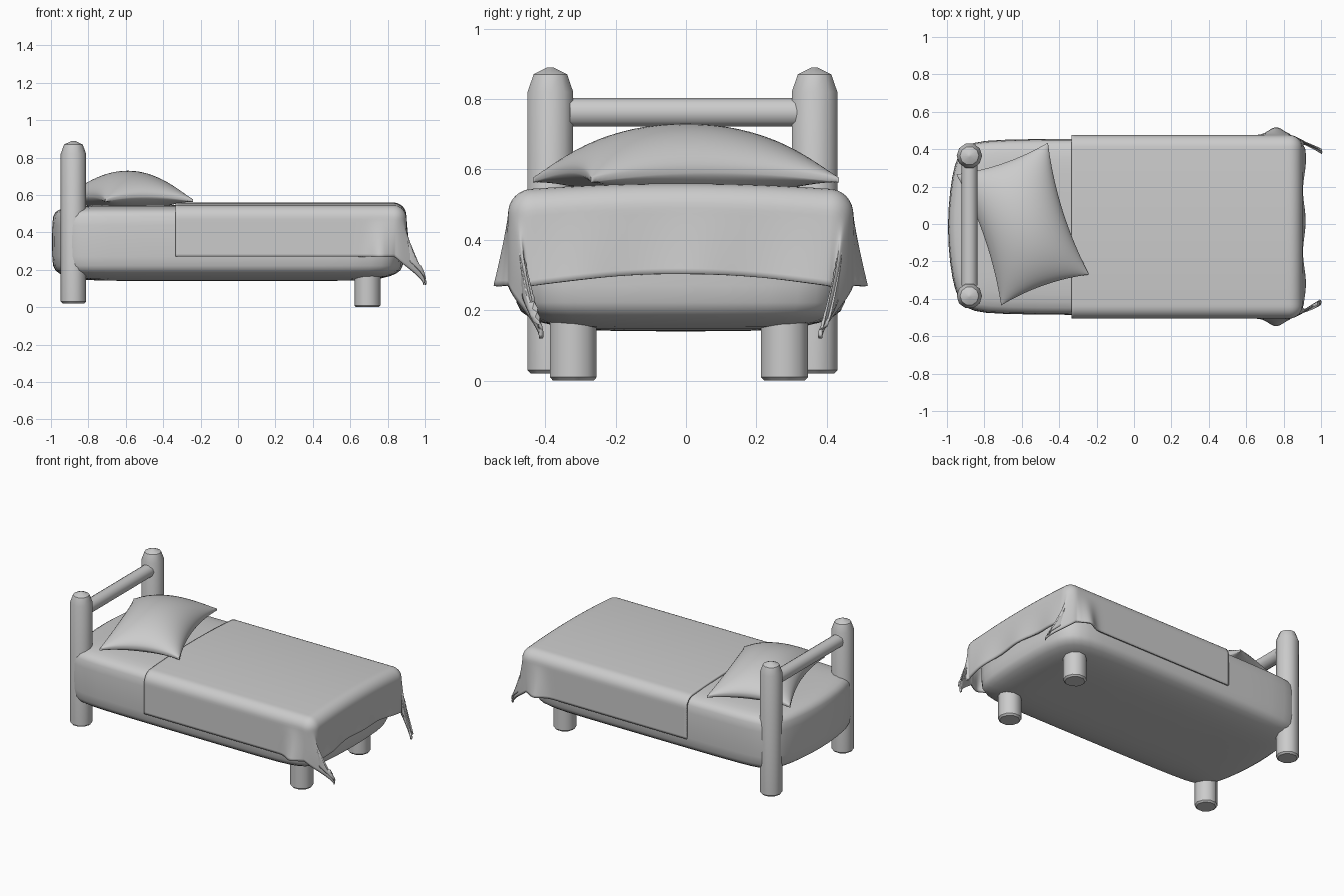
import bpy, bmesh
from math import sin, cos, pi, exp, hypot, atan2, radians
from mathutils import Matrix, Vector

if "Cube" in bpy.data.objects:
    bpy.data.objects.remove(bpy.data.objects["Cube"])

YC = -0.015  # centre line of the bed


def finish(name, bm, angle=60):
    bmesh.ops.recalc_face_normals(bm, faces=bm.faces)
    me = bpy.data.meshes.new(name)
    bm.to_mesh(me)
    bm.free()
    ob = bpy.data.objects.new(name, me)
    bpy.context.collection.objects.link(ob)
    bpy.ops.object.select_all(action='DESELECT')
    ob.select_set(True)
    bpy.context.view_layer.objects.active = ob
    bpy.ops.object.shade_smooth_by_angle(angle=radians(angle))
    return ob


def loft(bm, rings):
    """Skin closed rings of points and cap both ends."""
    vs = [[bm.verts.new(p) for p in r] for r in rings]
    n = len(vs[0])
    for a, b in zip(vs, vs[1:]):
        for i in range(n):
            j = (i + 1) % n
            bm.faces.new((a[i], a[j], b[j], b[i]))
    bm.faces.new(vs[0][::-1])
    bm.faces.new(vs[-1])


def lathe(name, profile, matrix, sides=10):
    bm = bmesh.new()
    loft(bm, [[(r * cos(2 * pi * i / sides), r * sin(2 * pi * i / sides), z)
               for i in range(sides)] for r, z in profile])
    bmesh.ops.transform(bm, matrix=matrix, verts=bm.verts)
    return finish(name, bm, 40)


def grid_surface(bm, nu, nv, func):
    vs = [[bm.verts.new(func(i / nu, j / nv)) for j in range(nv + 1)] for i in range(nu + 1)]
    for i in range(nu):
        for j in range(nv):
            bm.faces.new((vs[i][j], vs[i + 1][j], vs[i + 1][j + 1], vs[i][j + 1]))


# Head posts, foot legs and head rail
post = [(.058, .02), (.068, .03), (.068, .82), (.05, .87), (.008, .89)]
leg = [(.06, 0), (.07, .01), (.07, .22)]
for side, sgn in (("front", -1), ("back", 1)):
    lathe(f"{side}_head_post", post, Matrix.Translation((-.88, -.01 + sgn * .375, 0)))
    lathe(f"{side}_foot_leg", leg, Matrix.Translation((.692, -.02 + sgn * .3, 0)))
lathe("head_rail", [(.043, -.33), (.043, .315)],
      Matrix.Translation((-.88, 0, .762)) @ Matrix.Rotation(-pi / 2, 4, 'X'))

# Mattress: rounded plan outline lofted through inset levels
half = [(-1, 0), (-.985, .2), (-.96, .34), (-.92, .42), (-.86, .453), (-.74, .468), (-.3, .472),
        (.3, .472), (.66, .472), (.78, .45), (.85, .4), (.88, .28), (.89, 0)]
outline = half + [(x, -y) for x, y in half[-2:0:-1]]
levels = [(.14, .3), (.145, .17), (.163, .07), (.195, .01), (.24, 0), (.47, 0),
          (.51, .012), (.532, .06), (.542, .15), (.546, .3)]
bm = bmesh.new()
loft(bm, [[(-.055 + (x + .055) * (1 - i / .94), YC + y * (1 - i / .47), z)
           for x, y in outline] for z, i in levels])
mattress = finish("mattress", bm)
mattress.modifiers.new("smooth", 'SUBSURF').levels = 1
mattress.modifiers["smooth"].render_levels = 1

# Blanket: flat sheet draped over three edges, gathered into folds at two corners
X0, Y0, R, HANG = .83, .42, .07, .315


def drape(u, v):
    s = -.335 + u * (X0 + HANG + .335)
    t = (2 * v - 1) * (Y0 + HANG)
    sg = 1 if t >= 0 else -1
    a, b = max(s - X0, 0), max(abs(t) - Y0, 0)
    a *= 1 - .06 * cos(min(abs(t) / Y0, 1) * pi / 2)
    d, th = hypot(a, b), atan2(a, b)
    x, y = min(s, X0), min(abs(t), Y0)
    z = .56 - .015 * (y / Y0) ** 2
    bend = min(d, R * pi / 2)
    out = R * sin(bend / R)
    fall = d - bend
    z -= R * (1 - cos(bend / R)) + fall
    w = (fall / .205) ** 1.2
    tip = exp(-((th - pi / 4) / .3) ** 2) if d > 0 else 0
    x += out * sin(th)
    y += out * cos(th)
    w1 = min(w, 1.7)
    if a > 0:
        x += w1 * (.062 * tip + .012 * sin(th))
        y -= w1 * .04 * tip
        x += .008 * w1 * sin(th) * sin(19 * t + 1)
        z -= .02 * tip * w1 / 1.7
    if b > 0:
        y += .042 * min(w, 1) * cos(th) * exp(-((s - .76) / .055) ** 2)
    return (x, YC + sg * y, z)


bm = bmesh.new()
grid_surface(bm, 90, 96, drape)
blanket = finish("blanket", bm)
sol = blanket.modifiers.new("thickness", 'SOLIDIFY')
sol.thickness = .012
# keep the visible outer side in place
up = sum((p.normal.z for p in blanket.data.polygons))
sol.offset = -1 if up > 0 else 1

# Pillow: two inflated faces meeting in a thin seam, edges pulled inward
P = [Vector(p) for p in ((-.95, .265), (-.71, -.435), (-.24, -.27), (-.46, .435))]


def pillow_side(top):
    def f(u, v):
        u, v = sin((u - .5) * pi), sin((v - .5) * pi)
        pu, pv = u * (1 - .13 * (1 - v * v)), v * (1 - .07 * (1 - u * u))
        a, b = (1 + pu) / 2, (1 + pv) / 2
        p = (P[0] * (1 - b) + P[1] * b) * (1 - a) + (P[3] * (1 - b) + P[2] * b) * a
        puff = ((1 - u * u) * (1 - v * v)) ** .6
        seam = .57 + .028 * (1 - u * u * v * v)
        z = seam + (.007 + .125 * puff if top else -.007 - .055 * min(1, 1.5 * puff))
        return (p.x, p.y, z)
    return f


bm = bmesh.new()
grid_surface(bm, 28, 28, pillow_side(True))
grid_surface(bm, 28, 28, pillow_side(False))
bmesh.ops.bridge_loops(bm, edges=[e for e in bm.edges if e.is_boundary])
finish("pillow", bm)
